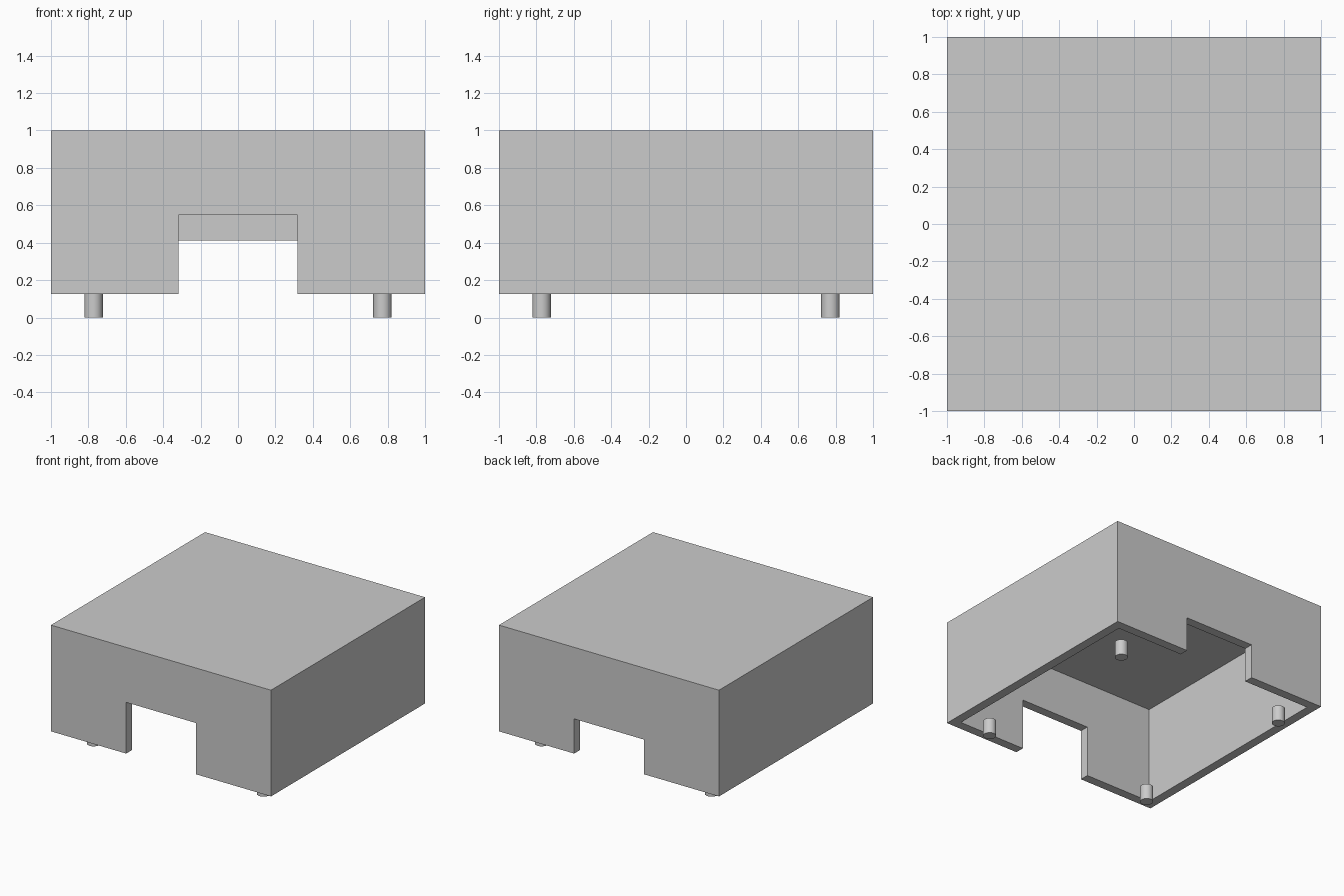
import bpy
import bmesh

cube = bpy.data.objects.get("Cube")
if cube:
    bpy.data.objects.remove(cube, do_unlink=True)

BASE, TOP = 0.127, 1.0      # shell bottom and top
WALL = 0.075                # wall and lid thickness
NOTCH = 0.317               # half width of the cut-outs
FOOT_POS, FOOT_RADIUS = 0.772, 0.049

grey = bpy.data.materials.new("light_grey")
grey.use_nodes = True
colour = (0.6, 0.6, 0.6, 1.0)
grey.diffuse_color = colour
grey.node_tree.nodes["Principled BSDF"].inputs["Base Color"].default_value = colour


def add_object(name, bm):
    bmesh.ops.recalc_face_normals(bm, faces=bm.faces)
    mesh = bpy.data.meshes.new(name)
    bm.to_mesh(mesh)
    bm.free()
    mesh.materials.append(grey)
    obj = bpy.data.objects.new(name, mesh)
    bpy.context.collection.objects.link(obj)
    return obj


def box(name, low, high):
    bm = bmesh.new()
    bmesh.ops.create_cube(bm, size=1)
    for v in bm.verts:
        v.co = [a + (b - a) * (c + 0.5) for a, b, c in zip(low, high, v.co)]
    return add_object(name, bm)


def wall(name, side, notch_top):
    # Upside-down U profile, extruded through the wall thickness
    outline = [(-1, BASE), (-NOTCH, BASE), (-NOTCH, notch_top),
               (NOTCH, notch_top), (NOTCH, BASE), (1, BASE), (1, TOP), (-1, TOP)]
    bm = bmesh.new()
    face = bm.faces.new([bm.verts.new((x, side, z)) for x, z in outline])
    result = bmesh.ops.extrude_face_region(bm, geom=[face], use_keep_orig=True)
    moved = [g for g in result["geom"] if isinstance(g, bmesh.types.BMVert)]
    bmesh.ops.translate(bm, verts=moved, vec=(0, -side * WALL, 0))
    return add_object(name, bm)


# Open-bottomed shell: two notched walls, two plain walls and a lid
wall("front_wall", -1, 0.548)
wall("back_wall", 1, 0.412)
inner = 1 - WALL
box("left_wall", (inner, -inner, BASE), (1, inner, TOP))
box("right_wall", (-1, -inner, BASE), (-inner, inner, TOP))
box("lid", (-inner, -inner, TOP - WALL), (inner, inner, TOP))

# Four round feet
for end, y in (("front", -FOOT_POS), ("back", FOOT_POS)):
    for side, x in (("left", FOOT_POS), ("right", -FOOT_POS)):
        bm = bmesh.new()
        bmesh.ops.create_cone(bm, cap_ends=True, segments=32, radius1=FOOT_RADIUS,
                              radius2=FOOT_RADIUS, depth=BASE)
        bmesh.ops.translate(bm, verts=bm.verts, vec=(x, y, BASE / 2))
        foot = add_object(f"{end}_{side}_foot", bm)
        for p in foot.data.polygons:
            p.use_smooth = abs(p.normal.z) < 0.5
        for e in foot.data.edges:
            a, b = (foot.data.vertices[i].co.z for i in e.vertices)
            e.use_edge_sharp = abs(a - b) < 0.01
